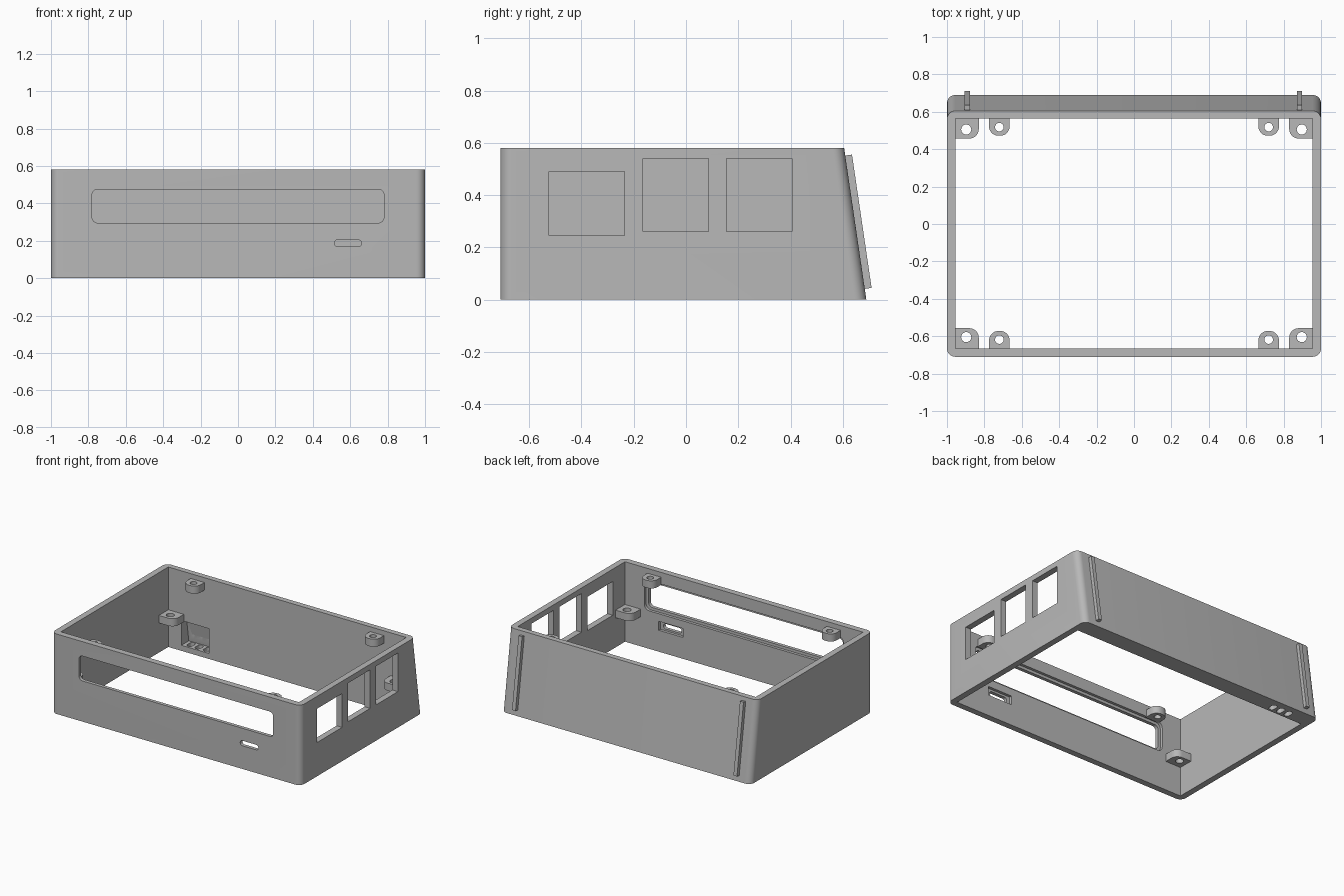
import bpy, bmesh, math

if "Cube" in bpy.data.objects:
    bpy.data.objects.remove(bpy.data.objects["Cube"])

HEIGHT = 0.58
IN_X, IN_BACK, IN_FRONT = 0.955, 0.565, -0.665   # inner wall planes

grey = bpy.data.materials.new("plain grey")
grey.use_nodes = True
grey.diffuse_color = (0.48, 0.48, 0.48, 1)
grey.node_tree.nodes["Principled BSDF"].inputs["Base Color"].default_value = (0.48, 0.48, 0.48, 1)


def rounded_rect(u0, u1, v0, v1, radii=(0, 0, 0, 0), steps=8):
    """Counter-clockwise outline; radii start at the low-u, low-v corner."""
    corners = [(u0, v0, 1, 1), (u1, v0, -1, 1), (u1, v1, -1, -1), (u0, v1, 1, -1)]
    pts = []
    for i, (u, v, su, sv) in enumerate(corners):
        r = radii[i]
        if r == 0:
            pts.append((u, v))
            continue
        for k in range(steps + 1):
            a = math.pi + (i + k / steps) * math.pi / 2
            pts.append((u + su * r + r * math.cos(a), v + sv * r + r * math.sin(a)))
    return pts


def circle(u, v, r, n=24):
    return [(u + r * math.cos(2 * math.pi * k / n), v + r * math.sin(2 * math.pi * k / n))
            for k in range(n)]


def prism(name, pts, axis, lo, hi):
    """Extrude a 2D outline along an axis."""
    place = {"x": lambda u, v, w: (w, u, v),
             "y": lambda u, v, w: (u, w, v),
             "z": lambda u, v, w: (u, v, w)}[axis]
    bm = bmesh.new()
    low = [bm.verts.new(place(u, v, lo)) for u, v in pts]
    high = [bm.verts.new(place(u, v, hi)) for u, v in pts]
    n = len(pts)
    bm.faces.new(low)
    bm.faces.new(high)
    for i in range(n):
        j = (i + 1) % n
        bm.faces.new((low[i], low[j], high[j], high[i]))
    bmesh.ops.recalc_face_normals(bm, faces=bm.faces)
    mesh = bpy.data.meshes.new(name)
    bm.to_mesh(mesh)
    bm.free()
    mesh.materials.append(grey)
    obj = bpy.data.objects.new(name, mesh)
    bpy.context.collection.objects.link(obj)
    return obj


def activate(obj):
    bpy.ops.object.select_all(action="DESELECT")
    obj.select_set(True)
    bpy.context.view_layer.objects.active = obj


def cut(obj, pts, axis, lo, hi):
    cutter = prism("cutter", pts, axis, lo, hi)
    cutter.hide_render = True
    mod = obj.modifiers.new("cut", "BOOLEAN")
    mod.operation = "DIFFERENCE"
    mod.solver = "EXACT"
    mod.object = cutter
    activate(obj)
    bpy.ops.object.modifier_apply(modifier=mod.name)
    bpy.data.objects.remove(cutter)


def smooth(obj):
    activate(obj)
    bpy.ops.object.shade_smooth_by_angle(angle=math.radians(30))


# Shell: rounded block with a back that leans inward
shell = prism("case_shell", rounded_rect(-1, 1, -0.71, 0.69, (0.045,) * 4), "z", 0, HEIGHT)
for v in shell.data.vertices:
    if v.co.y > 0 and v.co.z > 0.1:
        v.co.y -= 0.085
cut(shell, rounded_rect(-IN_X, IN_X, IN_FRONT, IN_BACK), "z", -0.1, 0.7)

# Front opening and button slot, each with a wider recess on the inside
cut(shell, rounded_rect(-0.78, 0.78, 0.295, 0.475, (0.03,) * 4), "y", -0.8, -0.6)
cut(shell, rounded_rect(-0.8, 0.8, 0.275, 0.495, (0.04,) * 4), "y", -0.685, -0.6)
cut(shell, rounded_rect(0.515, 0.66, 0.168, 0.205, (0.018,) * 4), "y", -0.8, -0.6)
cut(shell, rounded_rect(0.49, 0.685, 0.155, 0.22), "y", -0.685, -0.6)

# Side port windows
for y0, y1, z0, z1 in [(-0.525, -0.235, 0.245, 0.49),
                       (-0.165, 0.087, 0.26, 0.54),
                       (0.155, 0.405, 0.26, 0.54)]:
    cut(shell, rounded_rect(y0, y1, z0, z1), "x", 0.9, 1.1)

# Pocket inside the thick back wall, with cable slots through its floor
cut(shell, [(0.55, 0.04), (0.65, 0.04), (0.623, 0.22), (0.55, 0.22)], "x", -0.85, -0.63)
for x in (-0.805, -0.74, -0.675):
    cut(shell, rounded_rect(x - 0.02, x + 0.02, 0.58, 0.645, (0.019,) * 4), "z", -0.1, 0.1)
smooth(shell)

# Screw tabs: low ones in the corners, high ones beside them
for sx, side in ((1, "left"), (-1, "right")):
    for wall, sy, end in ((IN_BACK, 1, "back"), (IN_FRONT, -1, "front")):
        def mirrored(pts):
            return [(sx * u, wall + sy * v) for u, v in pts]

        corner = prism(f"corner_tab_{end}_{side}",
                       mirrored(rounded_rect(0.83, 0.965, -0.108, 0.01, (0.05, 0, 0, 0))),
                       "z", 0.215, 0.27)
        cut(corner, mirrored(circle(0.897, -0.06, 0.027)), "z", 0.1, 0.4)
        smooth(corner)
        upper = prism(f"upper_tab_{end}_{side}",
                      mirrored(rounded_rect(0.665, 0.775, -0.093, 0.01, (0.05, 0.05, 0, 0))),
                      "z", 0.49, 0.545)
        cut(upper, mirrored(circle(0.72, -0.047, 0.023)), "z", 0.4, 0.65)
        smooth(upper)

# Rails on the sloped back
for x, side in ((0.885, "left"), (-0.892, "right")):
    prism(f"back_rail_{side}",
          [(0.6, 0.55), (0.635, 0.555), (0.71, 0.045), (0.675, 0.04)],
          "x", x - 0.014, x + 0.014)
